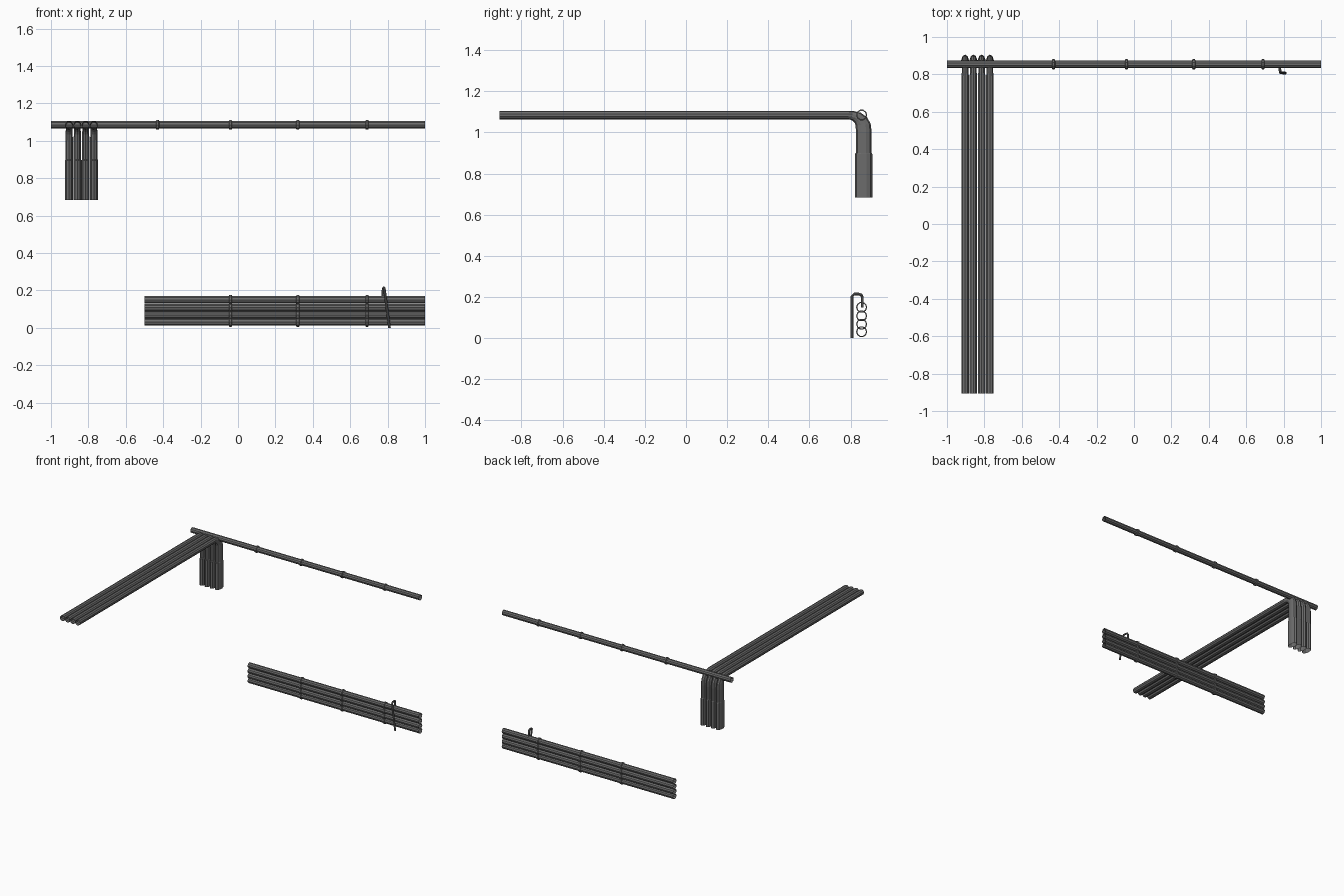
import bpy, bmesh
from math import sin, cos, pi
from mathutils import Vector

if "Cube" in bpy.data.objects:
    bpy.data.objects.remove(bpy.data.objects["Cube"])

SIDES = 10
PIPE_Y = 0.854
R = 0.021

# Dark grey metal
metal = bpy.data.materials.new("dark_metal")
metal.diffuse_color = (0.15, 0.15, 0.15, 1)
metal.use_nodes = True
metal.node_tree.nodes["Principled BSDF"].inputs["Base Color"].default_value = metal.diffuse_color


def loft(name, rings, caps=False):
    """Join successive rings of points into a tube, ends open unless capped."""
    bm = bmesh.new()
    loops = [[bm.verts.new(p) for p in ring] for ring in rings]
    n = len(loops[0])
    for a, b in zip(loops, loops[1:]):
        for i in range(n):
            j = (i + 1) % n
            bm.faces.new((a[i], a[j], b[j], b[i]))
    if caps:
        bm.faces.new(loops[0])
        bm.faces.new(loops[-1])
    bmesh.ops.recalc_face_normals(bm, faces=bm.faces)
    mesh = bpy.data.meshes.new(name)
    bm.to_mesh(mesh)
    bm.free()
    mesh.materials.append(metal)
    obj = bpy.data.objects.new(name, mesh)
    bpy.context.collection.objects.link(obj)
    return obj


def x_ring(x, z, r):
    return [(x, PIPE_Y + r * cos(2 * pi * i / SIDES), z + r * sin(2 * pi * i / SIDES))
            for i in range(SIDES)]


def straight_pipe(name, x0, x1, z, collars):
    loft(name, [x_ring(x0, z, R), x_ring(x1, z, R)])
    for k, x in enumerate(collars):
        profile = [(-0.009, R), (-0.006, 0.027), (0.006, 0.027), (0.009, R)]
        loft(f"{name}_collar_{k + 1}", [x_ring(x + dx, z, r) for dx, r in profile])


# Long wall pipe near the ceiling
straight_pipe("upper_pipe", -1, 1, 1.085, (-0.43, -0.04, 0.32, 0.69))

# Stack of four low pipes
for k, z in enumerate((0.031, 0.068, 0.108, 0.150)):
    straight_pipe(f"lower_pipe_{k + 1}", -0.5, 1, z, (-0.04, 0.32, 0.69))

# Bent ceiling pipes: outer (y, z), inner (y, z), half width in x
SECTIONS = [
    ((-0.906, 1.105), (-0.906, 1.063), 0.0215),
    ((0.79, 1.105), (0.79, 1.063), 0.0215),
    ((0.815, 1.104), (0.800, 1.062), 0.0185),
    ((0.850, 1.096), (0.811, 1.057), 0.0185),
    ((0.881, 1.073), (0.820, 1.047), 0.0185),
    ((0.898, 1.043), (0.825, 1.034), 0.0195),
    ((0.903, 1.00), (0.826, 1.00), 0.0215),
    ((0.903, 0.90), (0.826, 0.90), 0.0215),
    ((0.906, 0.895), (0.821, 0.895), 0.022),
    ((0.906, 0.683), (0.821, 0.683), 0.022),
]
for k in range(4):
    cx = -0.903 + 0.0442 * k
    rings = []
    for outer, inner, w in SECTIONS:
        o, n = Vector((cx, *outer)), Vector((cx, *inner))
        mid, half = (o + n) / 2, (o - n) / 2
        rings.append([mid + half * cos(2 * pi * i / SIDES)
                      + Vector((w * sin(2 * pi * i / SIDES), 0, 0)) for i in range(SIDES)])
    loft(f"bent_pipe_{k + 1}", rings)

# Thin drain tube rising from the top low pipe, over and down to the floor
path = [Vector(p) for p in (
    (0.775, 0.857, 0.15), (0.775, 0.857, 0.20), (0.777, 0.851, 0.211),
    (0.779, 0.840, 0.214), (0.781, 0.818, 0.214), (0.783, 0.808, 0.205), (0.81, 0.807, 0.0))]
rings = []
for i, p in enumerate(path):
    t = (path[min(i + 1, len(path) - 1)] - path[max(i - 1, 0)]).normalized()
    if i == len(path) - 1:
        t = Vector((0, 0, -1))
    u = t.cross(Vector((1, 0, 0))).normalized()
    v = t.cross(u)
    rings.append([p + 0.007 * (u * cos(2 * pi * a / 8) + v * sin(2 * pi * a / 8))
                  for a in range(8)])
loft("drain_tube", rings, caps=True)
